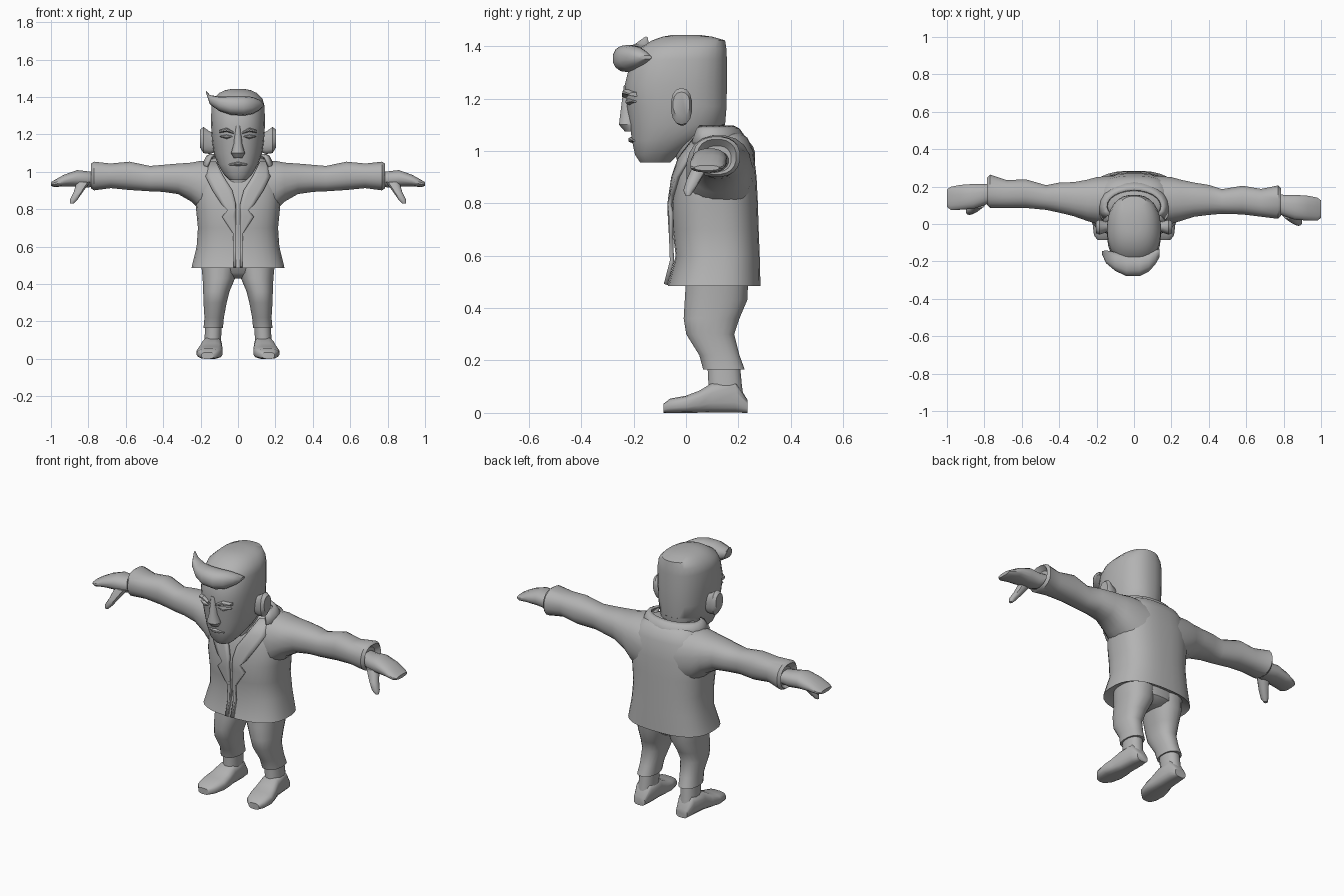
import bpy, bmesh, math
from mathutils import Vector
from mathutils.bvhtree import BVHTree

grey = bpy.data.materials.new("plain grey")
grey.diffuse_color = (0.45, 0.45, 0.45, 1)


def finish(name, bm):
    bmesh.ops.recalc_face_normals(bm, faces=bm.faces)
    me = bpy.data.meshes.new(name)
    bm.to_mesh(me)
    bm.free()
    me.materials.append(grey)
    ob = bpy.data.objects.new(name, me)
    bpy.context.collection.objects.link(ob)
    return ob


def loft(name, axis, rings, power=2.3, n=20, s=1):
    """Rings are (position on axis, low/high of first other axis, low/high of second)."""
    bm = bmesh.new()
    loops = []
    for t, a0, a1, b0, b1 in rings:
        loop = []
        for i in range(n):
            ang = 2 * math.pi * (i + 0.5) / n
            c, d = math.cos(ang), math.sin(ang)
            a = (a0 + a1) / 2 + (a1 - a0) / 2 * math.copysign(abs(c) ** (2 / power), c)
            b = (b0 + b1) / 2 + (b1 - b0) / 2 * math.copysign(abs(d) ** (2 / power), d)
            p = {'x': (t, a, b), 'y': (a, t, b), 'z': (a, b, t)}[axis]
            loop.append(bm.verts.new((p[0] * s, p[1], p[2])))
        loops.append(loop)
    for lo, hi in zip(loops, loops[1:]):
        for i in range(n):
            j = (i + 1) % n
            bm.faces.new((lo[i], lo[j], hi[j], hi[i]))
    bm.faces.new(loops[0])
    bm.faces.new(loops[-1])
    return finish(name, bm)


def sheet(name, rows, thick):
    """Open grid of points with thickness."""
    bm = bmesh.new()
    grid = [[bm.verts.new(p) for p in row] for row in rows]
    for r0, r1 in zip(grid, grid[1:]):
        for i in range(len(r0) - 1):
            bm.faces.new((r0[i], r0[i + 1], r1[i + 1], r1[i]))
    ob = finish(name, bm)
    mod = ob.modifiers.new("thickness", 'SOLIDIFY')
    mod.thickness = thick
    mod.offset = 0
    return ob


def sym(z, hx, y0, y1):
    return (z, -hx, hx, y0, y1)


# Jacket body
jacket = loft("jacket", 'z', [
    sym(.51, .2, -.03, .25), sym(.485, .25, -.07, .285), sym(.6, .222, -.04, .282),
    sym(.7, .215, -.052, .278), sym(.8, .225, -.055, .275), sym(.9, .23, -.04, .27),
    sym(1.0, .205, -.01, .258), sym(1.05, .17, .03, .235), sym(1.075, .13, .06, .2)],
    power=2.6, n=32)

# Lapels and front edges, laid on the jacket surface
tree = BVHTree.FromPolygons([v.co for v in jacket.data.vertices],
                            [p.vertices for p in jacket.data.polygons])
lapel = [(1.05, .115, .155), (.97, .075, .17), (.9, .03, .135), (.83, .012, .09),
         (.795, .012, .055), (.76, .012, .085), (.67, .01, .026), (.58, .01, .024),
         (.49, .01, .024)]
for s, side in ((1, "left"), (-1, "right")):
    rows = []
    for z, xi, xo in lapel:
        row = []
        for k in range(5):
            x = s * (xi + (xo - xi) * k / 4)
            hit = tree.ray_cast(Vector((x, -1, z)), Vector((0, 1, 0)))[0]
            row.append((x, (hit.y if hit else .05) - .009, z))
        rows.append(row)
    sheet(side + "_lapel", rows, .016)

# Collar around the back of the neck
rows = []
for rx, ry, z in ((.145, .085, 1.09), (.165, .105, 1.08), (.19, .14, 1.03)):
    rows.append([(rx * math.cos(a), .095 + ry * math.sin(a), z)
                 for a in (math.radians(-30 + 240 * k / 16) for k in range(17))])
sheet("collar", rows, .014)

# Neck and hips
loft("neck", 'z', [sym(.9, .06, -.015, .1), sym(.98, .09, -.04, .14), sym(1.12, .11, -.06, .15)])
loft("hips", 'z', [sym(.43, .05, .06, .2), sym(.46, .14, .02, .235), sym(.53, .19, 0, .24)])

# Head with a squared back
loft("head", 'z', [
    sym(.955, .045, -.175, -.06), sym(.985, .075, -.195, -.03), sym(1.04, .108, -.207, .07),
    sym(1.1, .13, -.215, .15), sym(1.17, .14, -.226, .156), sym(1.25, .145, -.235, .157),
    sym(1.35, .143, -.21, .157), sym(1.39, .132, -.18, .155), sym(1.422, .1, -.13, .15),
    sym(1.436, .07, -.09, .1), sym(1.443, .035, -.05, .05)], power=2.35, n=28)

# Face
loft("nose", 'z', [sym(1.075, .024, -.235, -.18), sym(1.1, .038, -.257, -.18),
                   sym(1.15, .023, -.251, -.18), sym(1.25, .014, -.238, -.19)], n=12)
loft("mouth", 'x', [(-.05, -.205, -.17, 1.035, 1.043), (0, -.221, -.18, 1.03, 1.055),
                    (.05, -.205, -.17, 1.035, 1.043)], n=10)

# Swept forelock
loft("forelock", 'x', [
    (-.172, -.16, -.145, 1.425, 1.436), (-.15, -.21, -.14, 1.36, 1.41),
    (-.1, -.252, -.15, 1.325, 1.402), (-.04, -.28, -.16, 1.305, 1.405),
    (.03, -.28, -.16, 1.3, 1.405), (.08, -.255, -.15, 1.31, 1.4),
    (.115, -.215, -.14, 1.33, 1.385), (.135, -.18, -.13, 1.35, 1.365)], n=14)

# Paired parts
arm = [(.1, 0, .26, .74, 1.06), (.2, 0, .252, .79, 1.06), (.25, .015, .238, .84, 1.05),
       (.32, .04, .225, .88, 1.045), (.4, .06, .222, .892, 1.038), (.47, .075, .208, .895, 1.032),
       (.58, .085, .24, .902, 1.055), (.68, .085, .235, .912, 1.045), (.77, .085, .265, .9, 1.055),
       (.785, .1, .25, .91, 1.045), (.76, .12, .23, .92, 1.02)]
hand = [(.74, .125, .22, .93, 1.0), (.8, .1, .215, .915, 1.003), (.86, .08, .215, .92, 1.01),
        (.93, .075, .21, .922, .985), (.98, .075, .2, .918, .957), (1.0, .09, .185, .925, .945)]
thumb = [(.83, .878, .9, .055, .075), (.85, .858, .9, .048, .09),
         (.89, .83, .88, .06, .115), (.945, .79, .865, .085, .15)]


def lean(rings, axis, s):
    """One arm reaches a little further forward than the other."""
    out = []
    for t, a0, a1, b0, b1 in rings:
        x = t if axis == 'x' else a0
        d = -.058 * min(1, max(0, (x - .3) / .47)) if s > 0 else 0
        out.append((t, a0 + d, a1 + d, b0, b1) if axis == 'x' else (t, a0, a1, b0 + d, b1 + d))
    return out


for s, side in ((1, "left"), (-1, "right")):
    loft(side + "_sleeve", 'x', lean(arm, 'x', s), s=s)
    loft(side + "_hand", 'x', lean(hand, 'x', s), n=16, s=s)
    loft(side + "_thumb", 'z', lean(thumb, 'z', s), n=10, s=s)
    loft(side + "_trouser_leg", 'z', [
        (.165, .08, .185, .065, .225), (.22, .075, .18, .05, .205), (.3, .06, .185, 0, .185),
        (.36, .045, .187, -.01, .205), (.43, .015, .19, -.006, .235), (.53, -.01, .2, 0, .24)], s=s)
    loft(side + "_ankle", 'z', [(.03, .09, .185, .08, .225), (.1, .09, .18, .085, .215),
                                (.2, .085, .175, .08, .205)], n=16, s=s)
    loft(side + "_shoe", 'y', [
        (-.086, .13, .195, 0, .035), (-.06, .1, .215, 0, .055), (0, .082, .222, 0, .066),
        (.05, .082, .21, 0, .085), (.1, .085, .195, 0, .115), (.19, .085, .187, 0, .12),
        (.235, .1, .172, 0, .05)], power=3, n=16, s=s)
    loft(side + "_brow", 'x', [(.025, -.246, -.2, 1.203, 1.216), (.06, -.243, -.19, 1.213, 1.236),
                               (.1, -.218, -.16, 1.208, 1.224)], n=10, s=s)
    loft(side + "_eye", 'x', [(.03, -.23, -.2, 1.187, 1.192), (.06, -.232, -.19, 1.175, 1.2),
                              (.095, -.208, -.16, 1.186, 1.192)], n=10, s=s)
    loft(side + "_ear", 'x', [(.11, -.035, .005, 1.11, 1.2), (.15, -.045, .015, 1.095, 1.215),
                              (.185, -.058, .024, 1.1, 1.24), (.203, -.05, .015, 1.13, 1.225)],
         n=14, s=s)

# Smooth shading with crisp edges
bpy.ops.object.select_all(action='SELECT')
bpy.context.view_layer.objects.active = jacket
bpy.ops.object.shade_smooth_by_angle(angle=math.radians(42))
